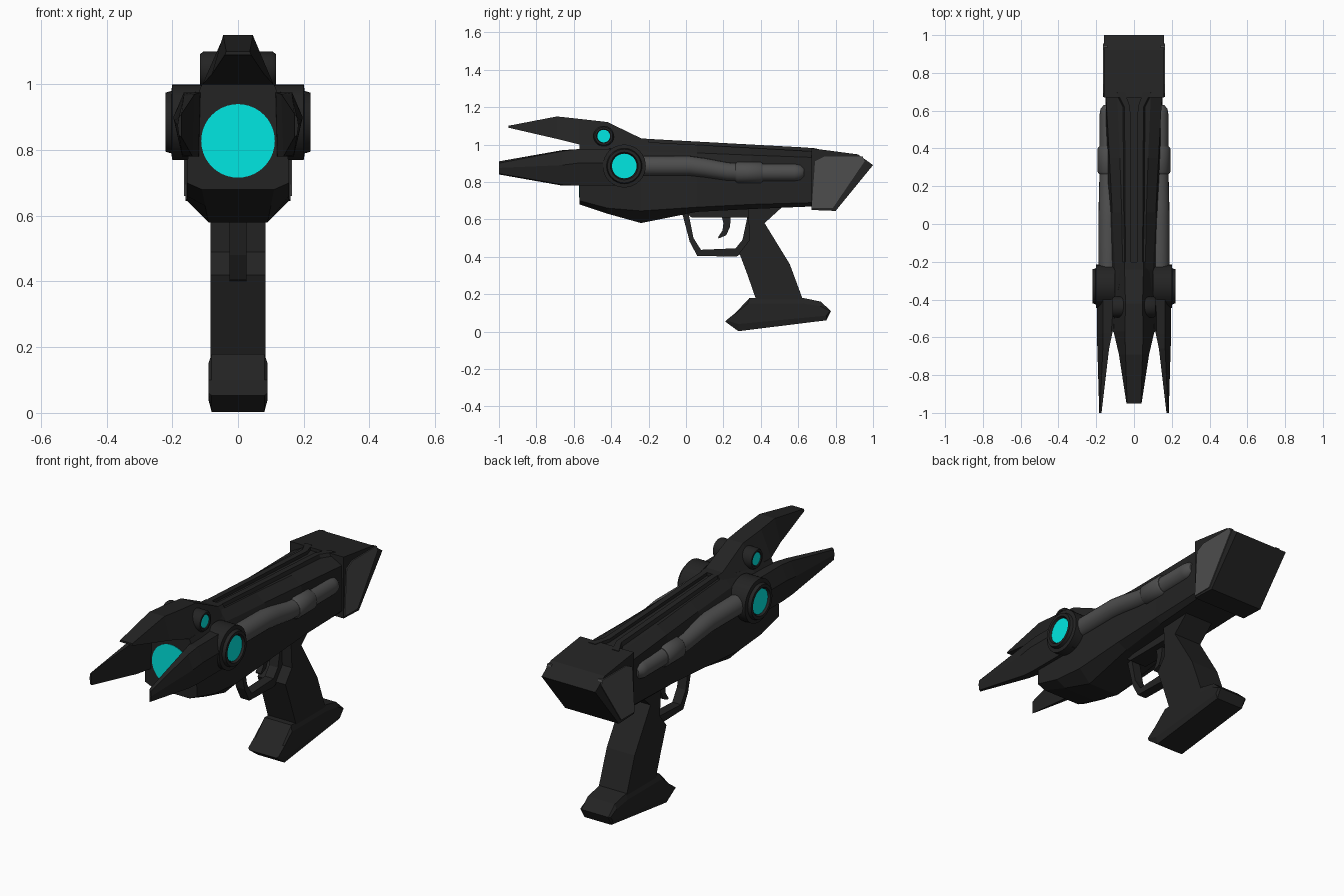
import bpy, bmesh
from math import sin, cos, pi, radians


def material(name, r, g, b):
    m = bpy.data.materials.new(name)
    m.diffuse_color = (r, g, b, 1)
    return m


DARK = material("dark_shell", 0.017, 0.017, 0.017)
GREY = material("grey_metal", 0.075, 0.075, 0.075)
CYAN = material("cyan_glow", 0.0, 0.8, 0.76)


def loft(name, rings, mat=DARK, smooth=False):
    """Skin a list of equal-length point rings and cap both ends."""
    bm = bmesh.new()
    vs = [[bm.verts.new(p) for p in ring] for ring in rings]
    n = len(vs[0])
    for a, b in zip(vs, vs[1:]):
        for i in range(n):
            j = (i + 1) % n
            bm.faces.new((a[i], a[j], b[j], b[i]))
    bm.faces.new(vs[0])
    bm.faces.new(vs[-1])
    bmesh.ops.recalc_face_normals(bm, faces=bm.faces)
    me = bpy.data.meshes.new(name)
    bm.to_mesh(me)
    bm.free()
    ob = bpy.data.objects.new(name, me)
    bpy.context.collection.objects.link(ob)
    me.materials.append(mat)
    if smooth:
        bpy.context.view_layer.objects.active = ob
        ob.select_set(True)
        bpy.ops.object.shade_smooth_by_angle(angle=radians(35))
        ob.select_set(False)
    return ob


def mirrored(y, half):
    """Full cross-section at y from right-half (x, z) points."""
    return [(x, y, z) for x, z in half] + [(-x, y, z) for x, z in reversed(half)]


def plate(name, profile, xs, mat=DARK):
    """Extrude a (y, z) side profile through the given x positions."""
    return loft(name, [[(x, y, z) for y, z in profile] for x in xs], mat)


def turned_x(name, side, y, z, steps, mat=DARK, n=32):
    """Turned part about the x axis from (x, radius) steps."""
    rings = [[(side * x, y + r * cos(2 * pi * i / n), z + r * sin(2 * pi * i / n))
              for i in range(n)] for x, r in steps]
    return loft(name, rings, mat, True)


def tube_y(name, x, steps, mat=GREY, n=20):
    """Tube running along y from (y, z, radius) steps."""
    rings = [[(x + r * cos(2 * pi * i / n), y, z + r * sin(2 * pi * i / n))
              for i in range(n)] for y, z, r in steps]
    return loft(name, rings, mat, True)


# main body with sloped shoulders and chamfered keel
loft("main_body", [
    mirrored(-0.57, [(0.11, 1.0), (0.13, 0.95), (0.15, 0.88), (0.155, 0.70), (0.11, 0.68)]),
    mirrored(-0.42, [(0.10, 1.0), (0.125, 0.96), (0.15, 0.88), (0.155, 0.66), (0.10, 0.63)]),
    mirrored(-0.24, [(0.06, 1.015), (0.10, 0.965), (0.145, 0.86), (0.155, 0.645), (0.09, 0.58)]),
    mirrored(0.06, [(0.065, 0.998), (0.115, 0.955), (0.145, 0.86), (0.155, 0.665), (0.10, 0.64)]),
    mirrored(0.35, [(0.075, 0.982), (0.13, 0.943), (0.145, 0.86), (0.15, 0.68), (0.12, 0.655)]),
    mirrored(0.70, [(0.09, 0.962), (0.15, 0.93), (0.15, 0.86), (0.15, 0.69), (0.13, 0.67)]),
])

# top fin
loft("top_fin", [
    mirrored(-0.95, [(0.036, 1.10), (0.04, 1.09)]),
    mirrored(-0.69, [(0.045, 1.15), (0.08, 1.03)]),
    mirrored(-0.57, [(0.048, 1.137), (0.108, 1.0)]),
    mirrored(-0.42, [(0.045, 1.12), (0.11, 0.98)]),
    mirrored(-0.24, [(0.05, 1.033), (0.085, 0.98)]),
    mirrored(-0.20, [(0.05, 1.03), (0.08, 0.98)]),
])

# rear block
plate("rear_block", [(0.67, 0.98), (0.92, 0.947), (1.0, 0.89), (0.80, 0.645), (0.67, 0.65)],
      [-0.16, 0.16])

# front emitter lens
n = 40
loft("front_lens", [[(0.112 * cos(2 * pi * i / n), y, 0.828 + 0.112 * sin(2 * pi * i / n))
                     for i in range(n)] for y in (-0.56, -0.572)], CYAN)

panel = [(0.69, 0.91), (0.74, 0.936), (0.945, 0.936), (0.955, 0.91), (0.785, 0.66), (0.672, 0.66)]
for s, tag in ((1, "right"), (-1, "left")):
    # front prong with chamfered outer edges
    loft(tag + "_prong", [[(s * x, y, z) for x, z in pts] for y, pts in (
        (-1.0, [(0.172, 0.91), (0.18, 0.90), (0.184, 0.875), (0.18, 0.845), (0.172, 0.84)]),
        (-0.66, [(0.132, 0.97), (0.165, 0.965), (0.194, 0.89), (0.17, 0.785), (0.138, 0.78)]),
        (-0.58, [(0.115, 0.975), (0.165, 0.975), (0.197, 0.90), (0.17, 0.78), (0.12, 0.78)]),
        (-0.28, [(0.10, 0.98), (0.165, 0.975), (0.197, 0.90), (0.17, 0.78), (0.10, 0.78)]))])
    # large side light
    turned_x(tag + "_large_ring", s, -0.33, 0.885,
             [(0.10, 0.115), (0.20, 0.115), (0.203, 0.095), (0.22, 0.09), (0.22, 0.074), (0.205, 0.068)])
    turned_x(tag + "_large_light", s, -0.33, 0.885, [(0.20, 0.066), (0.21, 0.066)], CYAN)
    # small upper light
    turned_x(tag + "_small_ring", s, -0.44, 1.045,
             [(0.03, 0.055), (0.105, 0.055), (0.115, 0.048), (0.115, 0.038), (0.107, 0.036)])
    turned_x(tag + "_small_light", s, -0.44, 1.045, [(0.10, 0.034), (0.111, 0.034)], CYAN)
    # side pipe, its clamp band, and rear panel
    tube_y(tag + "_pipe", s * 0.135,
           [(-0.26, 0.885, 0.053), (0.02, 0.885, 0.053), (0.10, 0.875, 0.052), (0.22, 0.855, 0.049),
            (0.30, 0.85, 0.047), (0.58, 0.85, 0.047), (0.61, 0.85, 0.042), (0.63, 0.85, 0.025)])
    tube_y(tag + "_pipe_band", s * 0.135,
           [(0.265, 0.85, 0.05), (0.275, 0.85, 0.057), (0.40, 0.85, 0.057), (0.41, 0.85, 0.05)])
    plate(tag + "_rear_panel", panel, [s * 0.14, s * 0.165], GREY)
    # spine rail flaring at the rear
    loft(tag + "_spine_rail", [[(s * a, y, z), (s * b, y, z), (s * (b + 0.02), y, 0.94), (s * a, y, 0.94)]
                               for y, z, a, b in ((-0.24, 1.032, 0.015, 0.045), (0.62, 0.985, 0.02, 0.05),
                                                  (0.70, 0.979, 0.05, 0.09))])

# grip and its foot
plate("grip", [(0.33, 0.67), (0.34, 0.49), (0.285, 0.42), (0.33, 0.30), (0.375, 0.17), (0.625, 0.17),
               (0.555, 0.36), (0.42, 0.58), (0.53, 0.68)], [-0.083, 0.083])
foot = [(0.21, 0.053), (0.28, 0.002), (0.75, 0.06), (0.775, 0.11), (0.72, 0.16), (0.625, 0.18),
        (0.34, 0.18), (0.265, 0.10)]
side = [(0.215, 0.06), (0.28, 0.04), (0.75, 0.085), (0.77, 0.11), (0.72, 0.135), (0.625, 0.15),
        (0.33, 0.15), (0.27, 0.10)]
loft("grip_foot", [[(x, y, z) for y, z in p]
                   for x, p in ((-0.09, side), (-0.08, foot), (0.08, foot), (0.09, side))])

# trigger guard strip, trigger plate and trigger
outer = [(-0.025, 0.65), (0.02, 0.48), (0.06, 0.405), (0.27, 0.40), (0.33, 0.44), (0.37, 0.63)]
inner = [(0.01, 0.65), (0.04, 0.50), (0.08, 0.437), (0.265, 0.445), (0.302, 0.49), (0.332, 0.63)]
loft("trigger_guard", [[(-0.026, *a), (0.026, *a), (0.026, *b), (-0.026, *b)]
                       for a, b in zip(outer, inner)])
plate("trigger_plate", [(-0.02, 0.65), (0.03, 0.61), (0.34, 0.61), (0.34, 0.67)], [-0.05, 0.05])
back = [(0.24, 0.62), (0.235, 0.56), (0.215, 0.515), (0.175, 0.498)]
front = [(0.19, 0.62), (0.20, 0.58), (0.195, 0.54), (0.172, 0.505)]
loft("trigger", [[(-0.016, *a), (0.016, *a), (0.016, *b), (-0.016, *b)] for a, b in zip(front, back)])
